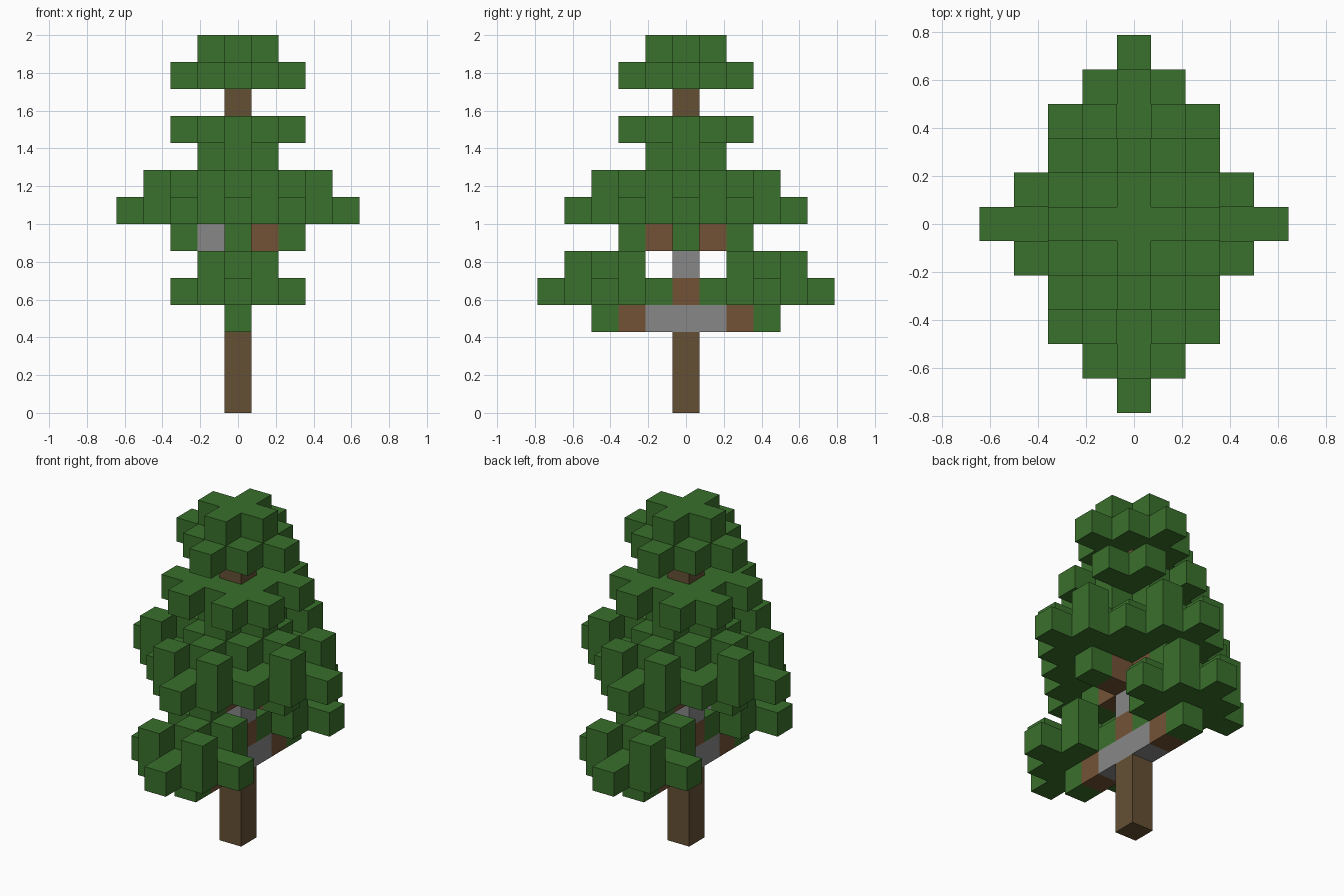
import bpy
import bmesh
from mathutils import Vector, Matrix

UNIT = 1 / 7  # edge length of one block

cube = bpy.data.objects.get("Cube")
if cube:
    bpy.data.objects.remove(cube, do_unlink=True)


def material(name, r, g, b):
    mat = bpy.data.materials.new(name)
    mat.use_nodes = True
    mat.diffuse_color = (r, g, b, 1)
    shader = mat.node_tree.nodes["Principled BSDF"]
    shader.inputs["Base Color"].default_value = (r, g, b, 1)
    shader.inputs["Roughness"].default_value = 0.9
    return mat


LEAF = material("leaf green", 0.042, 0.162, 0.025)
TRUNK = material("trunk brown", 0.13, 0.08, 0.034)
BRANCH = material("branch brown", 0.171, 0.084, 0.037)
PALE = material("pale grey wood", 0.242, 0.242, 0.242)


# Flat block patterns, each a set of (x, y, layer)
def diamond(radius, layer, cy=0):
    span = range(-radius, radius + 1)
    return {(x, y + cy, layer) for x in span for y in span
            if abs(x) + abs(y) <= radius}


def mirrored(a, b, layer, cy=0):
    """Blocks at (a, b) and (b, a), repeated in all four quadrants."""
    return {(sx * p, sy * q + cy, layer) for p, q in ((a, b), (b, a))
            for sx in (-1, 1) for sy in (-1, 1)}


def column(low, high):
    return {(0, 0, z) for z in range(low, high)}


def low_cluster(cy):
    return (diamond(0, 3, cy) | diamond(2, 4, cy)
            | diamond(0, 5, cy) | mirrored(1, 1, 5, cy))


# Wood first, so that it takes precedence over the leaves around it
parts = [
    ("lower_trunk", TRUNK, column(0, 3)),
    ("upper_trunk", TRUNK, column(7, 12)),
    ("pale_wood", PALE, {(0, -1, 3), (0, 0, 3), (0, 1, 3), (0, 0, 5), (-1, 0, 6)}),
    ("branches", BRANCH, {(0, -2, 3), (0, 2, 3), (0, 0, 4)} | diamond(1, 6)),
    ("front_low_leaves", LEAF, low_cluster(-3)),
    ("back_low_leaves", LEAF, low_cluster(3)),
    ("middle_leaves", LEAF, mirrored(2, 0, 6) | diamond(4, 7)
     | diamond(2, 8) | mirrored(1, 3, 8)),
    ("upper_leaves", LEAF, diamond(1, 9) | diamond(1, 10)
     | mirrored(1, 1, 10) | mirrored(1, 2, 10)),
    ("top_leaves", LEAF, diamond(2, 12) | diamond(1, 13)),
]

# Give every block to one part only
occupied = set()
owned = []
for name, mat, cells in parts:
    cells = cells - occupied
    occupied |= cells
    owned.append((name, mat, cells))

DIRECTIONS = [Vector(s * c for c in axis) for s in (-1, 1)
              for axis in Matrix.Identity(3)]


def build(name, mat, cells):
    """Make the exposed block faces of one part."""
    bm = bmesh.new()
    for cell in sorted(cells):
        centre = Vector(cell) + Vector((0, 0, 0.5))
        for d in DIRECTIONS:
            if tuple(int(c + n) for c, n in zip(cell, d)) in occupied:
                continue
            u = Vector((d.y, d.z, d.x))
            v = d.cross(u)
            corners = [centre + (d + a * u + b * v) / 2
                       for a, b in ((-1, -1), (1, -1), (1, 1), (-1, 1))]
            bm.faces.new([bm.verts.new(p * UNIT) for p in corners])
    bmesh.ops.remove_doubles(bm, verts=bm.verts, dist=0.001)
    mesh = bpy.data.meshes.new(name)
    bm.to_mesh(mesh)
    bm.free()
    mesh.materials.append(mat)
    bpy.context.collection.objects.link(bpy.data.objects.new(name, mesh))


for part in owned:
    build(*part)
